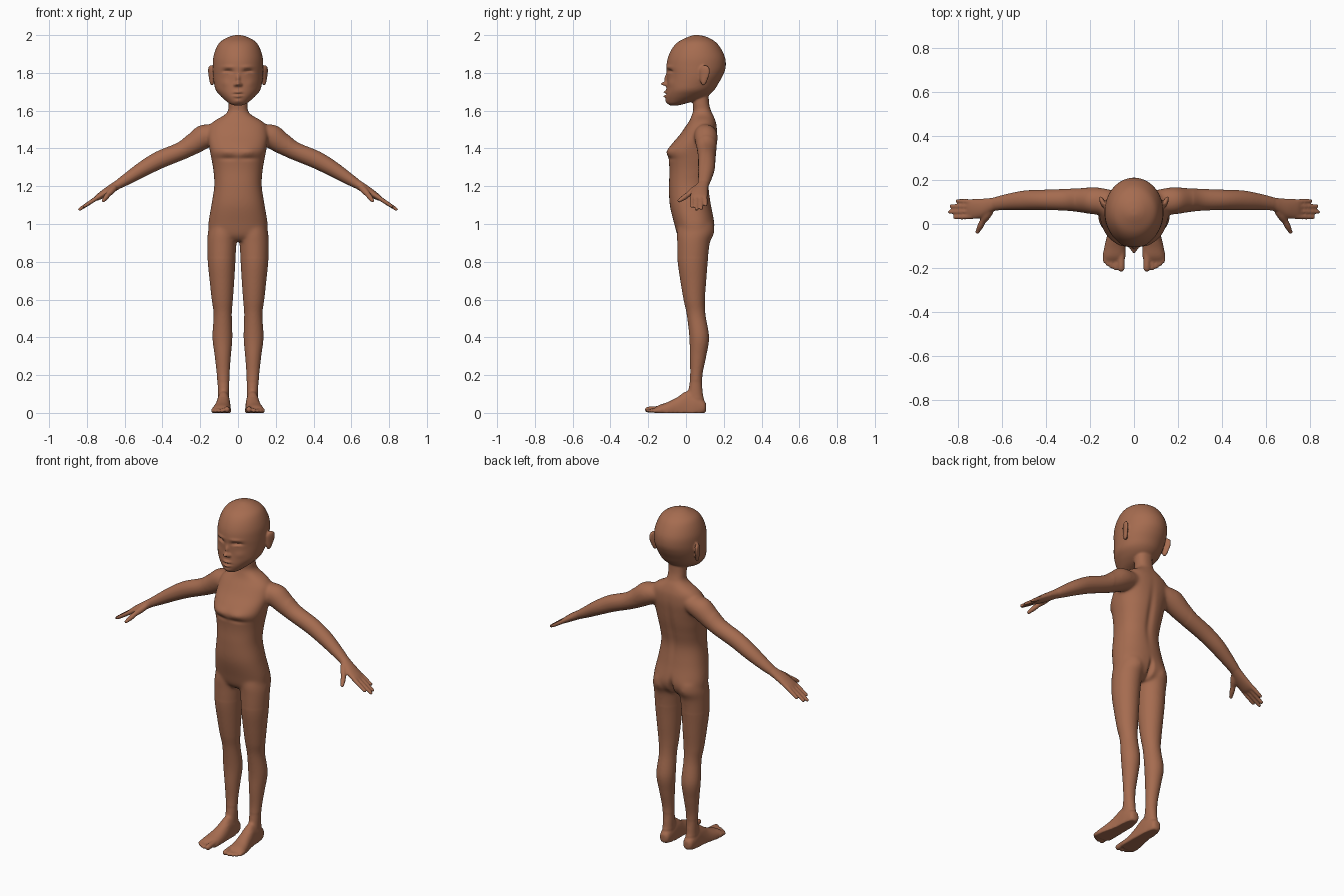
import bpy, bmesh, math
from mathutils import Vector

X, Y, Z = Vector((1, 0, 0)), Vector((0, 1, 0)), Vector((0, 0, 1))
bm = bmesh.new()


def spline(keys, steps):
    """Catmull-Rom interpolation through rows of numbers."""
    out = []
    for i in range(len(keys) - 1):
        a, b, c, d = (keys[max(i - 1, 0)], keys[i], keys[i + 1], keys[min(i + 2, len(keys) - 1)])
        for s in range(steps):
            t = s / steps
            out.append([0.5 * (2 * q + (r - p) * t + (2 * p - 5 * q + 4 * r - w) * t * t
                               + (3 * q - p - 3 * r + w) * t ** 3) for p, q, r, w in zip(a, b, c, d)])
    return out + [list(keys[-1])]


def tube(keys, u, v, sides=(1,), seg=48, steps=6, power=1.0):
    """Loft of ellipses; key = centre x, y, z, radius along u, radius along v."""
    for s in sides:
        rings = []
        for x, y, z, ru, rv in spline(keys, steps):
            ring = []
            for k in range(seg):
                a = 2 * math.pi * k / seg
                ca, sa = math.cos(a), math.sin(a)
                p = (Vector((x, y, z)) + u * (ru * math.copysign(abs(ca) ** power, ca))
                     + v * (rv * math.copysign(abs(sa) ** power, sa)))
                ring.append(bm.verts.new((p.x * s, p.y, max(p.z, 0))))
            rings.append(ring)
        for a, b in zip(rings, rings[1:]):
            for k in range(seg):
                n = (k + 1) % seg
                bm.faces.new((a[k], a[n], b[n], b[k]))
        bm.faces.new(rings[0][::-1])
        bm.faces.new(rings[-1])


def upright(rows, **kw):
    """Vertical loft; row = z, left x, right x, front y, back y."""
    tube([((b + a) / 2, (f + k) / 2, z, (b - a) / 2, (k - f) / 2) for z, a, b, f, k in rows], X, Y, **kw)


def digit(p, q, r0, r1):
    """Round-tipped finger or toe, on both sides."""
    p, q = Vector(p), Vector(q)
    d = (q - p).normalized()
    u = d.cross(Z).normalized()
    length = (q - p).length
    keys = [(0, r0), (0.4, r0), (0.75, r1), (1 - 0.5 * r1 / length, r1 * 0.85), (1, r1 * 0.3)]
    tube([(*(p + (q - p) * t), r, r) for t, r in keys], u, u.cross(d), BOTH, 16, 4)


BOTH = (1, -1)

# head
upright([(z, -r, r, f, b) for z, r, f, b in [
    (2.0, .015, .04, .07), (1.99, .05, .01, .11), (1.965, .093, -.04, .155), (1.93, .116, -.073, .184),
    (1.88, .131, -.096, .207), (1.83, .134, -.104, .21), (1.79, .133, -.101, .197), (1.75, .128, -.101, .175),
    (1.71, .118, -.105, .15), (1.68, .095, -.108, .115), (1.655, .068, -.105, .06), (1.638, .045, -.098, .0),
    (1.628, .022, -.085, -.04)]], seg=96)

# ears
tube([(.138, .092, 1.735, .008, .006), (.139, .093, 1.75, .016, .010), (.142, .097, 1.785, .027, .011),
      (.144, .099, 1.815, .029, .011), (.144, .1, 1.832, .02, .009), (.143, .1, 1.84, .008, .004)],
     Vector((.35, .94, 0)), Vector((.94, -.35, 0)), BOTH, 32)

# neck and torso
upright([(z, -r, r, f, b) for z, r, f, b in [
    (1.70, .05, .03, .12), (1.64, .05, .036, .122), (1.60, .053, .038, .132), (1.575, .075, .03, .145),
    (1.55, .12, .02, .155), (1.52, .15, .0, .163), (1.47, .16, -.035, .165), (1.42, .155, -.078, .16),
    (1.38, .148, -.102, .155), (1.34, .14, -.092, .148), (1.28, .13, -.088, .135), (1.2, .126, -.09, .122),
    (1.1, .141, -.086, .133), (1.0, .157, -.062, .15), (.94, .15, -.045, .135), (.91, .11, -.02, .1)]],
    power=.88)

# legs
upright([(1.0, .01, .15, -.04, .14), (.95, .004, .16, -.048, .143), (.9, .008, .163, -.047, .126),
         (.8, .014, .16, -.044, .115), (.7, .02, .15, -.03, .107), (.6, .027, .139, -.013, .1),
         (.52, .033, .129, .004, .103), (.4, .03, .135, .018, .122), (.3, .038, .123, .02, .107),
         (.2, .045, .112, .022, .087), (.12, .045, .108, .012, .089), (.04, .047, .107, .0, .1)], sides=BOTH)

# feet
tube([(.077, .107, .03, .012, .018), (.077, .095, .03, .028, .035), (.077, .05, .03, .035, .07),
      (.077, .0, .02, .037, .095), (.08, -.05, .015, .042, .066), (.086, -.1, .01, .048, .046),
      (.089, -.145, .01, .051, .03), (.09, -.168, .012, .044, .014)], X, Z, BOTH, power=.9)

# toes
for x, tip, r in [(.058, -.217, .016), (.083, -.211, .011), (.102, -.203, .0105),
                  (.119, -.192, .010), (.133, -.178, .0095)]:
    digit((x, -.13, r + .006), (x, tip, r), r, r)

# arms and palms
slope = Vector((.5, 0, .866))
tube([(.08, .1, 1.49, .05, .045), (.17, .105, 1.467, .062, .064), (.24, .108, 1.422, .056, .056),
      (.30, .11, 1.387, .05, .048), (.41, .11, 1.342, .046, .047), (.50, .108, 1.293, .044, .041),
      (.58, .1, 1.243, .036, .032), (.63, .092, 1.212, .031, .025)], Y, slope, BOTH)
tube([(.60, .097, 1.23, .03, .024), (.635, .09, 1.209, .031, .024), (.665, .08, 1.19, .037, .023),
      (.70, .071, 1.168, .044, .021), (.74, .068, 1.142, .046, .016), (.762, .068, 1.128, .042, .008)],
     Y, slope, BOTH)

# fingers and thumbs
for y, x in [(.030, .822), (.055, .845), (.081, .838), (.105, .81)]:
    digit((.735, .068 + (y - .068) * .9, 1.146), (x, y, 1.146 - (x - .735) * .66), .0115, .010)
digit((.655, .06, 1.192), (.695, .0, 1.148), .018, .014)
digit((.688, .012, 1.156), (.716, -.043, 1.118), .014, .0105)

bmesh.ops.recalc_face_normals(bm, faces=bm.faces)
mesh = bpy.data.meshes.new("body")
bm.to_mesh(mesh)
bm.free()
body = bpy.data.objects.new("body", mesh)
bpy.context.collection.objects.link(body)
bpy.context.view_layer.objects.active = body
body.select_set(True)

# fuse all parts into one skin
fuse = body.modifiers.new("fuse", 'REMESH')
fuse.mode = 'VOXEL'
fuse.voxel_size = .0055
bpy.ops.object.modifier_apply(modifier=fuse.name)

# soften the joins of shoulders, hips and ankles more than the rest
joins = body.vertex_groups.new(name="joins")
joins.add([v.index for v in body.data.vertices
           if (abs(v.co.x) < .27 and .82 < v.co.z < 1.6)
           or (.08 < v.co.z < .17)], 1, 'REPLACE')
for group, count in (("joins", 35), ("", 3)):
    soft = body.modifiers.new("soften", 'SMOOTH')
    soft.vertex_group = group
    soft.factor = .5
    soft.iterations = count
    bpy.ops.object.modifier_apply(modifier=soft.name)

# sculpted relief: x, z, spread x, spread z, height outwards
FRONT = [(0, 1.742, .012, .010, .030), (0, 1.77, .011, .022, .014), (.015, 1.737, .008, .008, .012),  # nose
         (.053, 1.807, .024, .010, -.018), (.055, 1.80, .018, .006, .009), (.05, 1.832, .03, .008, .005),  # eyes
         (0, 1.699, .019, .006, .014), (0, 1.676, .017, .006, .013), (0, 1.687, .026, .003, -.007),  # lips
         (0, 1.65, .02, .01, .005), (.07, 1.745, .025, .02, .004),  # chin, cheeks
         (.06, 1.385, .04, .022, .007), (.05, 1.347, .05, .012, -.005)]  # chest
BACK = [(0, 1.3, .02, .14, -.009), (0, .95, .013, .05, -.022), (.075, .97, .045, .05, .006)]  # spine, seat
for v in body.data.vertices:
    x, y, z = v.co
    if abs(x) > .2 or z < .8:
        continue
    front = y < .03
    for bx, bz, sx, sz, h in (FRONT if front else BACK):
        g = h * math.exp(-((abs(x) - bx) / sx) ** 2 - ((z - bz) / sz) ** 2)
        v.co.y += -g if front else g

# single skin colour
skin = bpy.data.materials.new("brown skin")
skin.diffuse_color = (.38, .15, .08, 1)
body.data.materials.clear()
body.data.materials.append(skin)
for p in body.data.polygons:
    p.material_index = 0
    p.use_smooth = True
